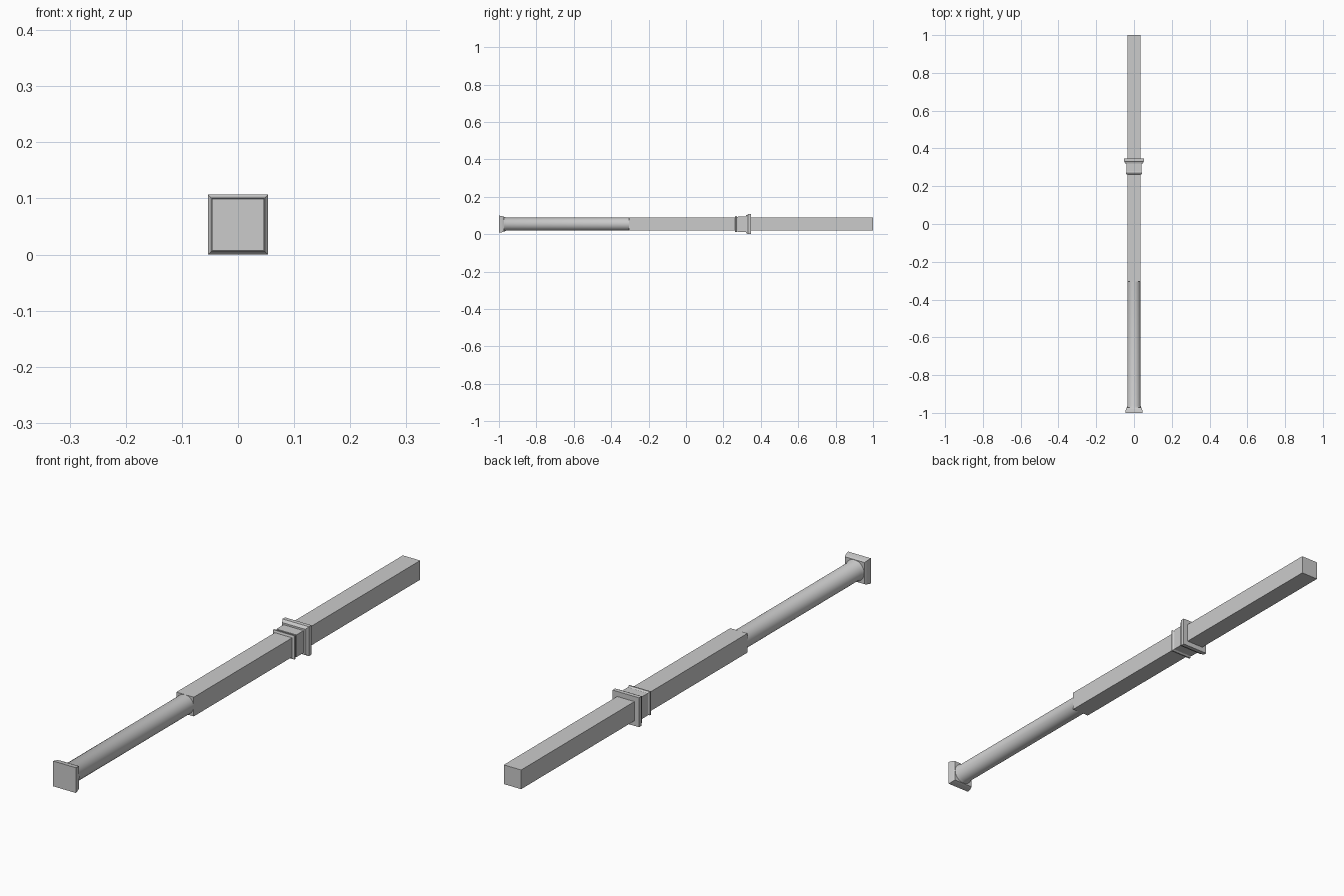
import bpy, bmesh, math

if "Cube" in bpy.data.objects:
    bpy.data.objects.remove(bpy.data.objects["Cube"])

ZC = 0.0535  # height of the long axis


def loft(name, rings, n):
    """Skin rings (y, half width) along y; n = 4 gives squares, more gives circles."""
    bm = bmesh.new()
    k = math.sqrt(2) if n == 4 else 1
    loops = []
    for y, r in rings:
        loops.append([bm.verts.new((r * k * math.cos(math.pi / 4 + 2 * math.pi * i / n), y,
                                    ZC + r * k * math.sin(math.pi / 4 + 2 * math.pi * i / n)))
                      for i in range(n)])
    for a, b in zip(loops, loops[1:]):
        for i in range(n):
            j = (i + 1) % n
            bm.faces.new((a[i], a[j], b[j], b[i]))
    bm.faces.new(loops[0])
    bm.faces.new(loops[-1])
    bmesh.ops.recalc_face_normals(bm, faces=bm.faces)
    me = bpy.data.meshes.new(name)
    bm.to_mesh(me)
    bm.free()
    ob = bpy.data.objects.new(name, me)
    bpy.context.collection.objects.link(ob)
    return ob


# Square post
loft("square_post", [(-0.305, 0.035), (1.0, 0.035)], 4)

# Round lower shaft with a small ring where it meets the foot
shaft = loft("round_shaft", [(-0.975, 0.039), (-0.968, 0.038), (-0.962, 0.035), (-0.30, 0.035)], 32)

# Flared square foot
loft("foot", [(-1.0, 0.046), (-0.99, 0.0445), (-0.98, 0.0425), (-0.972, 0.0395)], 4)

# Moulded collar: small lip, neck and flared cap
loft("collar", [(0.262, 0.036), (0.264, 0.043), (0.269, 0.043), (0.274, 0.039),
                (0.279, 0.038), (0.279, 0.0405), (0.320, 0.0405), (0.320, 0.047),
                (0.328, 0.050), (0.332, 0.0535), (0.347, 0.0535), (0.347, 0.035)], 4)

# Smooth the round part only
bpy.context.view_layer.objects.active = shaft
shaft.select_set(True)
bpy.ops.object.shade_smooth_by_angle(angle=math.radians(35))
